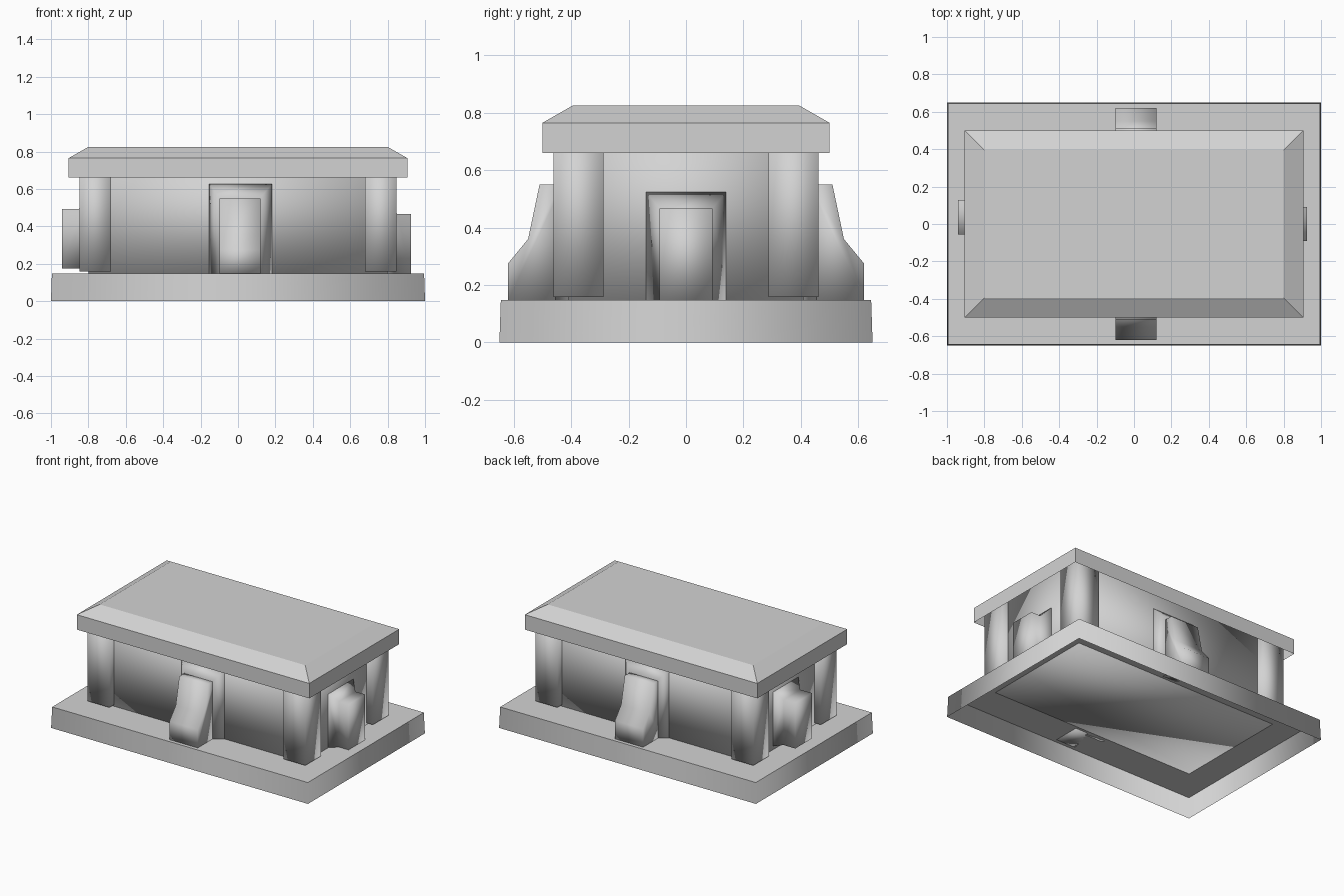
import bpy
import bmesh

cube = bpy.data.objects.get("Cube")
if cube:
    bpy.data.objects.remove(cube, do_unlink=True)

stone = bpy.data.materials.new("light grey stone")
stone.use_nodes = True
colour = (0.65, 0.65, 0.65, 1)
stone.diffuse_color = colour
stone.node_tree.nodes["Principled BSDF"].inputs["Base Color"].default_value = colour


def loft(name, loops, start=True, end=True, smooth=True, flat_end=False):
    """Skin a row of matching point loops, with optional end caps."""
    bm = bmesh.new()
    rings = [[bm.verts.new(p) for p in loop] for loop in loops]
    n = len(rings[0])
    for a, b in zip(rings, rings[1:]):
        for i in range(n):
            j = (i + 1) % n
            bm.faces.new((a[i], a[j], b[j], b[i]))
    for f in bm.faces:
        f.smooth = smooth
    if start:
        bm.faces.new(rings[0][::-1]).smooth = smooth
    if end:
        bm.faces.new(rings[-1]).smooth = smooth and not flat_end
    bmesh.ops.recalc_face_normals(bm, faces=bm.faces)
    mesh = bpy.data.meshes.new(name)
    bm.to_mesh(mesh)
    bm.free()
    mesh.materials.append(stone)
    obj = bpy.data.objects.new(name, mesh)
    bpy.context.collection.objects.link(obj)
    return obj


def level(x, y, z, cx=0, cy=0):
    """Horizontal rectangle of half sizes x, y."""
    return [(cx + x * a, cy + y * b, z) for a, b in ((-1, -1), (1, -1), (1, 1), (-1, 1))]


def upright_x(x, y, low, high, cy):
    """Rectangle facing along x."""
    return [(x, cy - y, low), (x, cy + y, low), (x, cy + y, high), (x, cy - y, high)]


def upright_y(y, left, right, low, high):
    """Rectangle facing along y."""
    return [(left, y, low), (right, y, low), (right, y, high), (left, y, high)]


# Hollow plinth, open underneath
loft("plinth", [level(1, 0.65, 0), level(0.995, 0.645, 0.147)], start=False, flat_end=True)

# Main block and corner pillars
loft("main_block", [level(0.8, 0.41, 0.145), level(0.8, 0.41, 0.78)])
for sx, side in ((-1, "right"), (1, "left")):
    for sy, end in ((-1, "front"), (1, "back")):
        loft(f"{end}_{side}_pillar",
             [level(0.085, 0.087, z, sx * 0.763, sy * 0.375) for z in (0.158, 0.76)])

# Hollow lid with sloping rim
loft("roof", [level(0.905, 0.5, 0.66), level(0.905, 0.5, 0.765), level(0.8, 0.395, 0.825)],
     start=False, smooth=False)

# Stepped buttresses on front and back, with flared surrounds
profile = [(0.43, 0.147), (0.62, 0.147), (0.62, 0.275), (0.55, 0.36), (0.51, 0.55), (0.43, 0.55)]
for s, end in ((-1, "front"), (1, "back")):
    loft(f"{end}_buttress", [[(x, s * y, z) for y, z in profile] for x in (-0.1, 0.12)])
    loft(f"{end}_surround", [upright_y(s * 0.405, -0.16, 0.19, 0.147, 0.635),
                             upright_y(s * 0.455, -0.1, 0.12, 0.147, 0.555)])

# Side blocks with flared surrounds, the right one set a little higher
for s, side, reach, cy, lift in ((1, "left", 0.925, 0, 0), (-1, "right", 0.94, 0.035, 0.027)):
    low = 0.147 + lift
    loft(f"{side}_side_block", [upright_x(s * 0.795, 0.145, low, 0.53 + lift, cy),
                                upright_x(s * 0.85, 0.092, low, 0.467 + lift, cy),
                                upright_x(s * reach, 0.092, low, 0.467 + lift, cy)])
